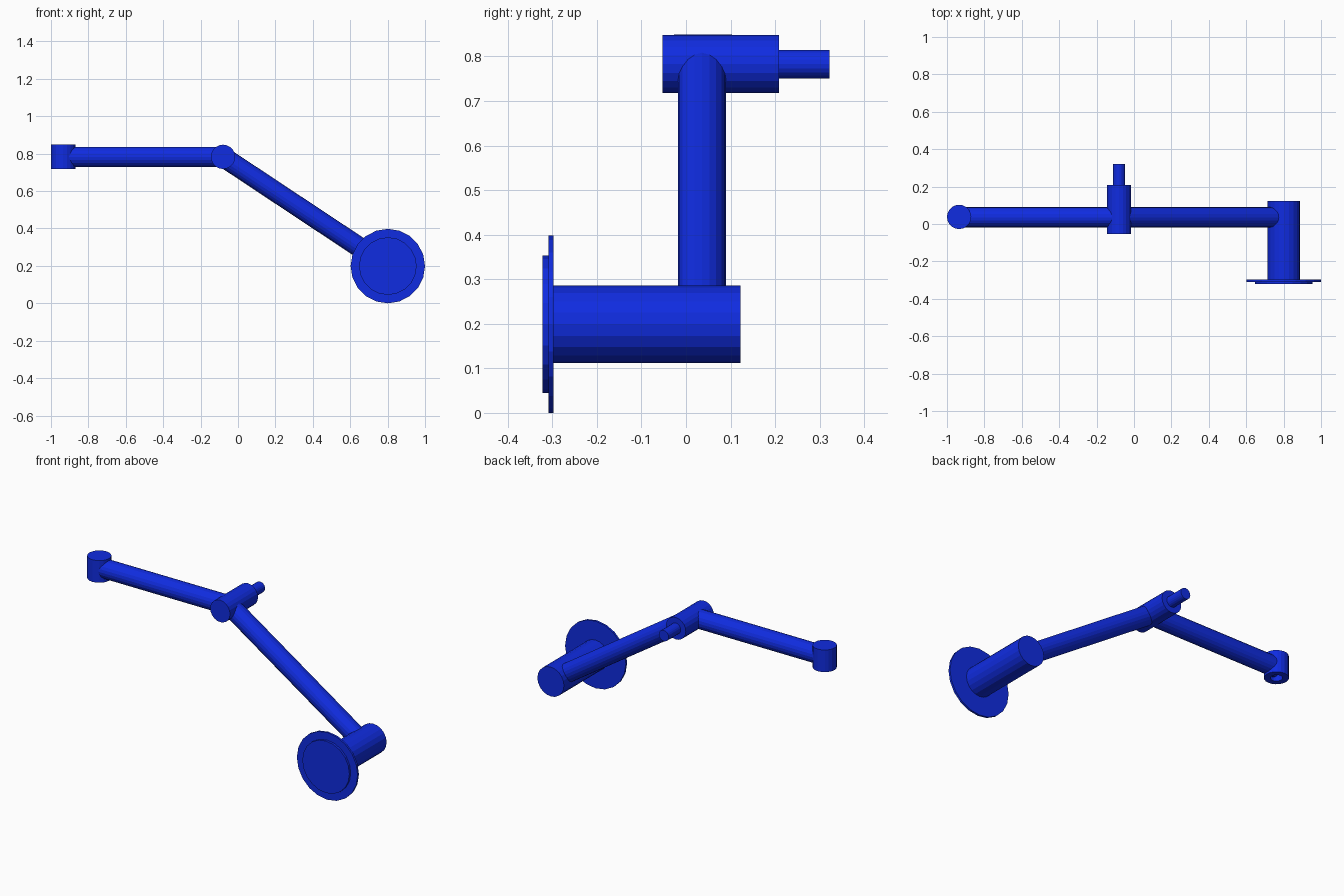
import bpy, bmesh
from math import cos, sin, pi
from mathutils import Vector

if "Cube" in bpy.data.objects:
    bpy.data.objects.remove(bpy.data.objects["Cube"])

SIDES = 20
blue = bpy.data.materials.new("blue")
blue.diffuse_color = (0.005, 0.025, 0.75, 1)
blue.use_nodes = True
blue.node_tree.nodes["Principled BSDF"].inputs["Base Color"].default_value = blue.diffuse_color


def lathe(name, start, end, profile):
    """Revolve (radius, distance) points around the axis from start to end; radius 0 closes a cap."""
    start, end = Vector(start), Vector(end)
    axis = (end - start).normalized()
    side = Vector((0, 1, 0)) if abs(axis.y) < 0.9 else Vector((1, 0, 0))
    other = axis.cross(side)
    bm = bmesh.new()
    rings = []
    for r, d in profile:
        centre = start + axis * d
        rings.append([bm.verts.new(centre + r * (side * cos(2 * pi * i / SIDES)
                                                 + other * sin(2 * pi * i / SIDES)))
                      for i in range(SIDES)])
    for a, b in zip(rings, rings[1:]):
        for i in range(SIDES):
            j = (i + 1) % SIDES
            bm.faces.new((a[i], a[j], b[j], b[i]))
    bm.faces.new(rings[0][::-1])
    bm.faces.new(rings[-1])
    bmesh.ops.recalc_face_normals(bm, faces=bm.faces)
    mesh = bpy.data.meshes.new(name)
    bm.to_mesh(mesh)
    bm.free()
    mesh.materials.append(blue)
    obj = bpy.data.objects.new(name, mesh)
    bpy.context.collection.objects.link(obj)
    return obj


def rod(name, start, end, radius):
    length = (Vector(end) - Vector(start)).length
    return lathe(name, start, end, [(radius, 0), (radius, length)])


ARM_Y = 0.036
ELBOW_X, ELBOW_Z = -0.08, 0.783
HUB_X, HUB_Z = 0.801, 0.199
TIP_X = -0.935

# two arms meeting at the elbow
rod("upper_arm", (TIP_X, ARM_Y, ELBOW_Z), (ELBOW_X, ARM_Y, ELBOW_Z), 0.054)
rod("lower_arm", (ELBOW_X, ARM_Y, ELBOW_Z), (HUB_X, ARM_Y, HUB_Z), 0.054)

# elbow barrel with its stepped pin
rod("elbow_barrel", (ELBOW_X, -0.053, ELBOW_Z), (ELBOW_X, 0.209, ELBOW_Z), 0.065)
rod("elbow_pin", (ELBOW_X, 0.205, ELBOW_Z), (ELBOW_X, 0.322, ELBOW_Z), 0.032)

# end socket, with a blind hole open at the bottom
lathe("end_socket", (TIP_X, ARM_Y + 0.002, 0.718), (TIP_X, ARM_Y + 0.002, 0.849),
      [(0.032, 0.11), (0.032, 0), (0.065, 0), (0.065, 0.131)])

# base hub and its two-step flange
rod("base_hub", (HUB_X, -0.298, HUB_Z), (HUB_X, 0.122, HUB_Z), 0.087)
rod("flange", (HUB_X, -0.309, HUB_Z), (HUB_X, -0.297, HUB_Z), 0.199)
rod("flange_plate", (HUB_X, -0.322, HUB_Z), (HUB_X, -0.308, HUB_Z), 0.154)
